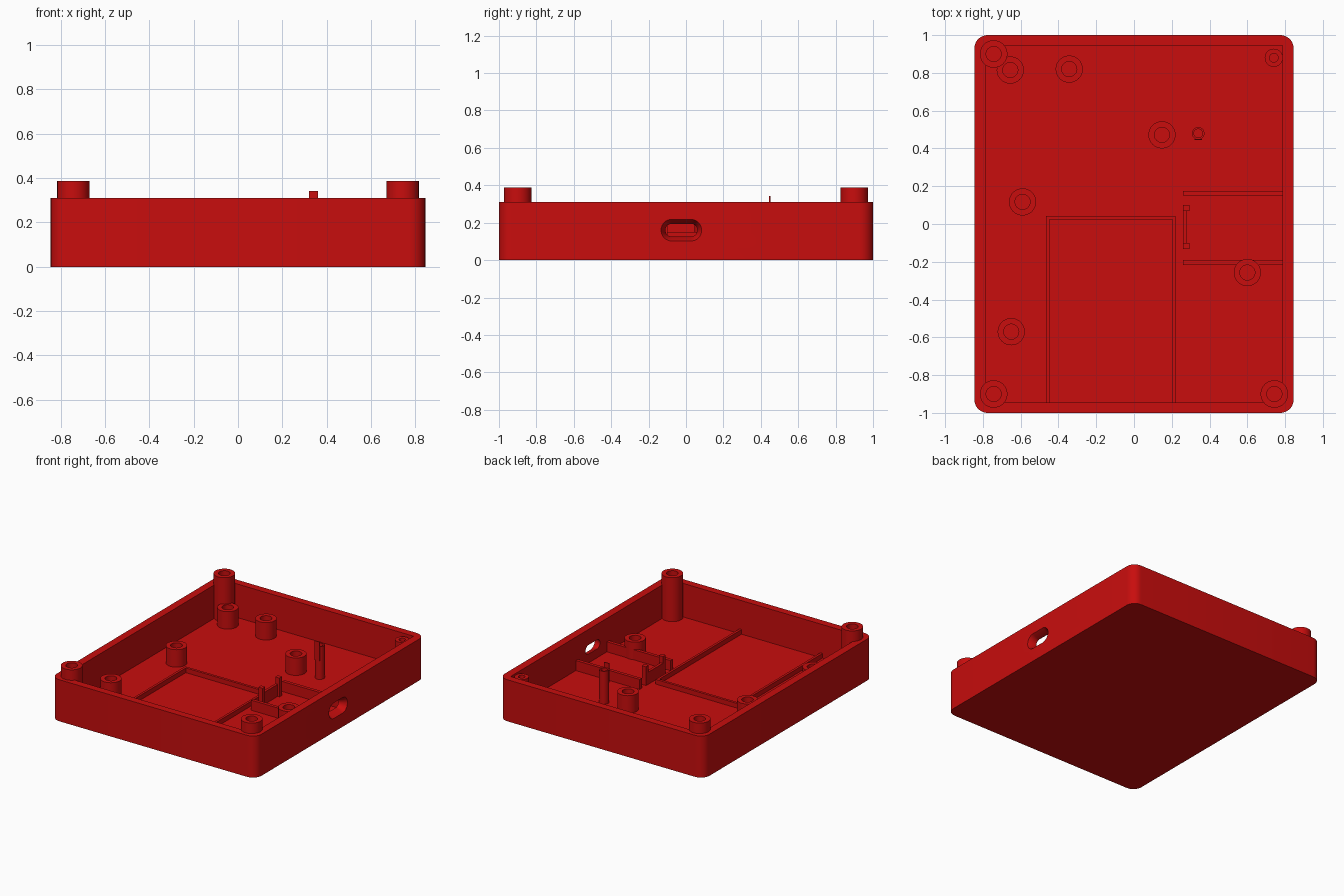
import bpy, bmesh, math

if "Cube" in bpy.data.objects:
    bpy.data.objects.remove(bpy.data.objects["Cube"])

red = bpy.data.materials.new("red plastic")
red.diffuse_color = (0.58, 0.004, 0.004, 1)
red.use_nodes = True
red.node_tree.nodes["Principled BSDF"].inputs["Base Color"].default_value = red.diffuse_color
FLOOR = 0.06


def finish(bm, name, smooth=False):
    bmesh.ops.recalc_face_normals(bm, faces=bm.faces)
    me = bpy.data.meshes.new(name)
    bm.to_mesh(me)
    bm.free()
    ob = bpy.data.objects.new(name, me)
    bpy.context.collection.objects.link(ob)
    me.materials.append(red)
    if smooth:
        bpy.ops.object.select_all(action='DESELECT')
        ob.select_set(True)
        bpy.context.view_layer.objects.active = ob
        bpy.ops.object.shade_smooth_by_angle(angle=math.radians(30))
    return ob


def loft(name, rings, smooth=False, closed=False):
    """Skin a list of point rings; caps the ends, or joins last to first."""
    bm = bmesh.new()
    vs = [[bm.verts.new(p) for p in r] for r in rings]
    n = len(vs[0])
    pairs = list(zip(vs, vs[1:])) + ([(vs[-1], vs[0])] if closed else [])
    for a, b in pairs:
        for i in range(n):
            j = (i + 1) % n
            bm.faces.new((a[i], a[j], b[j], b[i]))
    if not closed:
        bm.faces.new(vs[0])
        bm.faces.new(vs[-1])
    return finish(bm, name, smooth)


def box(name, x0, x1, y0, y1, z0, z1):
    ring = [(x0, y0), (x1, y0), (x1, y1), (x0, y1)]
    return loft(name, [[(x, y, z) for x, y in ring] for z in (z0, z1)])


def rounded(hw, hh, r, steps=8):
    """Rounded rectangle outline."""
    pts = []
    for k, (sx, sy) in enumerate([(1, 1), (-1, 1), (-1, -1), (1, -1)]):
        for i in range(steps + 1):
            a = math.pi / 2 * (k + i / steps)
            pts.append((sx * (hw - r) + r * math.cos(a), sy * (hh - r) + r * math.sin(a)))
    return pts


def tube(name, x, y, top, r, hole, hole_bottom=FLOOR, n=32):
    """Round post with a screw hole."""
    def ring(rad, z):
        return [(x + rad * math.cos(2 * math.pi * i / n),
                 y + rad * math.sin(2 * math.pi * i / n), z) for i in range(n)]
    return loft(name, [ring(r, FLOOR - 0.01), ring(r, top), ring(hole, top),
                       ring(hole, hole_bottom)], True)


def cut(ob, cutter):
    m = ob.modifiers.new("cut", 'BOOLEAN')
    m.operation, m.solver, m.object = 'DIFFERENCE', 'EXACT', cutter
    bpy.context.view_layer.objects.active = ob
    bpy.ops.object.modifier_apply(modifier=m.name)
    bpy.data.objects.remove(cutter)


# Open tray: rounded outside, square inside
outline = rounded(0.845, 1.0, 0.07)
tray = loft("tray", [[(x, y, z) for x, y in outline] for z in (0, 0.31)])
cut(tray, box("cavity_cutter", -0.787, 0.787, -0.945, 0.945, FLOOR, 0.5))

# Cable port tapering through the right wall
port = []
for x, hw, hh in [(0.86, 0.116, 0.066), (0.80, 0.085, 0.034), (0.75, 0.085, 0.034)]:
    port.append([(x, -0.025 + u, 0.16 + v) for u, v in rounded(hw, hh, hh * 0.98)])
cut(tray, loft("port_cutter", port))
bpy.ops.object.select_all(action='DESELECT')
tray.select_set(True)
bpy.context.view_layer.objects.active = tray
bpy.ops.object.shade_smooth_by_angle(angle=math.radians(30))

# Tall corner posts
for x, y in [(-0.743, 0.9), (-0.743, -0.9), (0.743, -0.9)]:
    tube("corner_post", x, y, 0.388, 0.073, 0.04)

# Short board standoffs
for x, y in [(-0.655, 0.815), (-0.343, 0.82), (0.148, 0.472),
             (-0.59, 0.117), (0.6, -0.257), (-0.65, -0.57)]:
    tube("standoff", x, y, 0.19, 0.072, 0.04)

# Small post beside the right wall
tube("wall_post", 0.74, 0.88, 0.297, 0.048, 0.023)

# Thin post with a narrow tab
tube("thin_post", 0.34, 0.48, 0.305, 0.033, 0.023, 0.2)
box("thin_post_tab", 0.32, 0.36, 0.445, 0.451, 0.2, 0.343)

# Low battery frame
box("frame_left", -0.465, -0.447, -0.95, 0.042, FLOOR - 0.01, 0.095)
box("frame_right", 0.203, 0.221, -0.95, 0.042, FLOOR - 0.01, 0.095)
box("frame_back", -0.465, 0.221, 0.023, 0.042, FLOOR - 0.01, 0.095)

# Rails and end stop for the port board
for y in (0.15, -0.216):
    box("port_rail", 0.26, 0.79, y, y + 0.025, FLOOR - 0.01, 0.135)
box("port_stop", 0.26, 0.28, -0.132, 0.1, FLOOR - 0.01, 0.15)
for y in (-0.132, 0.068):
    box("port_clip", 0.26, 0.295, y, y + 0.032, FLOOR - 0.01, 0.2)
